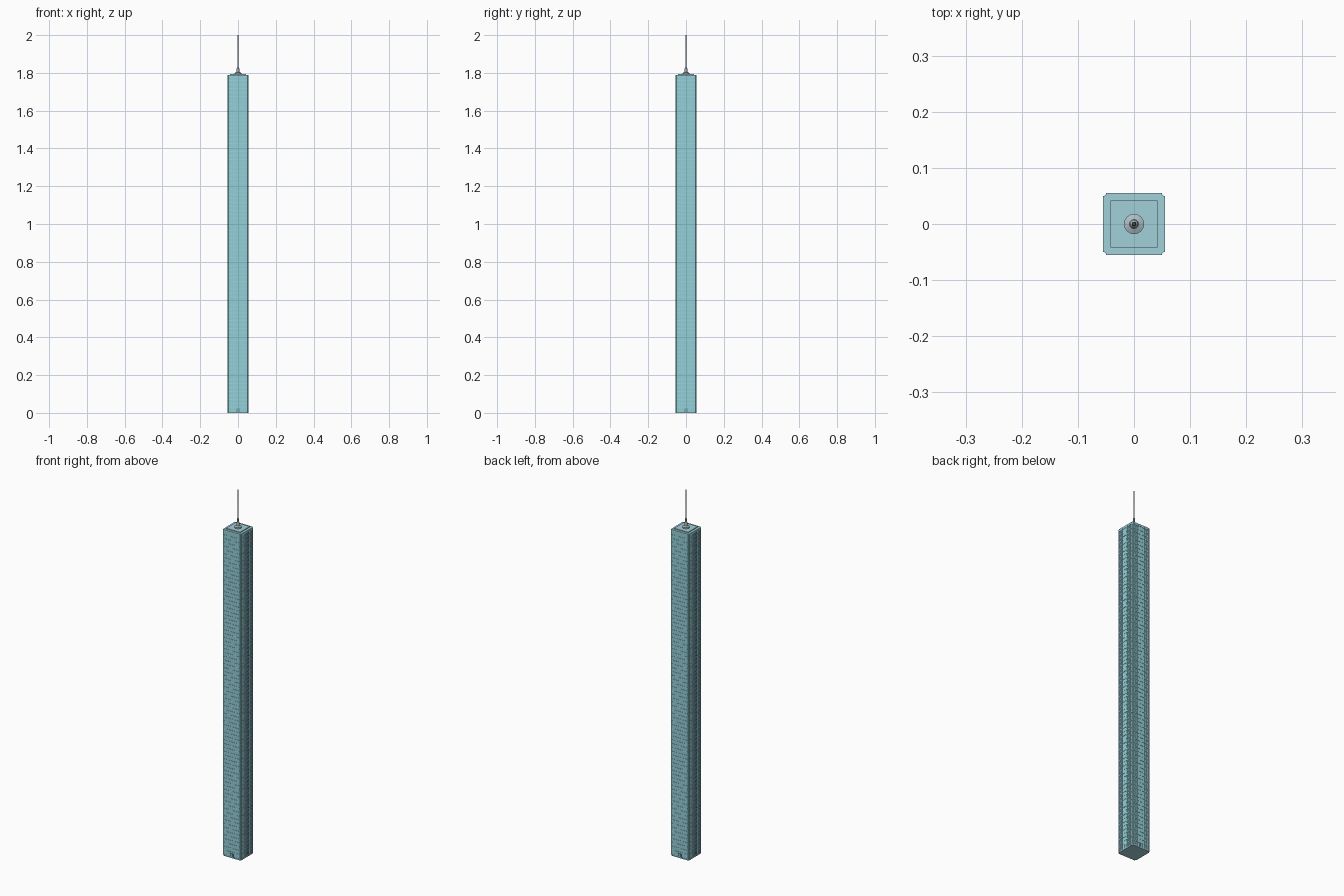
import bpy, bmesh, math

if "Cube" in bpy.data.objects:
    bpy.data.objects.remove(bpy.data.objects["Cube"])

def material(name, col):
    m = bpy.data.materials.new(name)
    m.diffuse_color = (*col, 1)
    m.use_nodes = True
    m.node_tree.nodes["Principled BSDF"].inputs["Base Color"].default_value = m.diffuse_color
    return m

GLASS = material("glass_teal", (0.25, 0.62, 0.68))
FRAME = material("frame_blue", (0.36, 0.64, 0.70))
METAL = material("mast_grey", (0.42, 0.52, 0.55))
DARK = material("door_dark", (0.12, 0.25, 0.29))

def finish(bm, name, mat):
    bmesh.ops.recalc_face_normals(bm, faces=bm.faces)
    me = bpy.data.meshes.new(name)
    bm.to_mesh(me)
    bm.free()
    me.materials.append(mat)
    ob = bpy.data.objects.new(name, me)
    bpy.context.collection.objects.link(ob)
    return ob

def add_prism(bm, h, c, z0, z1):
    """Square prism of half width h with corners cut by c."""
    k = h - c
    pts = [(h, -k), (h, k), (k, h), (-k, h), (-h, k), (-h, -k), (-k, -h), (k, -h)]
    lo = [bm.verts.new((x, y, z0)) for x, y in pts]
    hi = [bm.verts.new((x, y, z1)) for x, y in pts]
    bm.faces.new(lo)
    bm.faces.new(hi)
    for i in range(8):
        j = (i + 1) % 8
        bm.faces.new((lo[i], lo[j], hi[j], hi[i]))

def add_box(bm, x, y, z, sx, sy, sz, angle=0):
    vs = bmesh.ops.create_cube(bm, size=1)["verts"]
    bmesh.ops.scale(bm, vec=(sx, sy, sz), verts=vs)
    c, s = math.cos(angle), math.sin(angle)
    for v in vs:
        px, py = v.co.x + x, v.co.y + y
        v.co = (px * c - py * s, px * s + py * c, v.co.z + z)

H, CUT, TOP, BASE = 0.055, 0.007, 1.79, 0.03
FLOORS = 84

# Glass core
bm = bmesh.new()
add_prism(bm, H - 0.002, CUT - 0.001, 0.002, TOP - 0.004)
finish(bm, "glass_core", GLASS)

# Floor bands
bm = bmesh.new()
step = (TOP - 0.01 - BASE) / FLOORS
for i in range(FLOORS + 1):
    z = BASE + i * step
    add_prism(bm, H - 0.0005, CUT, z - 0.0025, z + 0.0025)
finish(bm, "floor_bands", FRAME)

# Vertical mullions on four sides, and corner strips
bm = bmesh.new()
for side in range(4):
    a = side * math.pi / 2
    for i in range(9):
        x = -0.048 + 0.012 * i
        add_box(bm, x, -H + 0.0015, TOP / 2, 0.003, 0.003, TOP - 0.004, a)
finish(bm, "mullions", FRAME)

# Base plinth and roof slab
bm = bmesh.new()
add_prism(bm, H, CUT, 0, 0.006)
finish(bm, "plinth", FRAME)
bm = bmesh.new()
add_prism(bm, H, CUT, TOP - 0.009, TOP)
finish(bm, "roof_slab", FRAME)

# Entrance on each side
bm = bmesh.new()
for side in range(4):
    add_box(bm, 0, -H + 0.0016, 0.015, 0.018, 0.003, 0.018, side * math.pi / 2)
finish(bm, "entrances", DARK)

# Raised roof deck
bm = bmesh.new()
add_box(bm, 0, 0, TOP + 0.001, 0.084, 0.084, 0.006)
finish(bm, "roof_deck", FRAME)

# Stepped mast turned from a profile
profile = [(0.0, TOP), (0.018, TOP), (0.018, 1.800), (0.008, 1.804), (0.007, 1.822),
           (0.004, 1.826), (0.0035, 1.86), (0.0025, 1.90), (0.0015, 2.0), (0.0, 2.0)]
bm = bmesh.new()
vs = [bm.verts.new((r, 0, z)) for r, z in profile]
es = [bm.edges.new(p) for p in zip(vs, vs[1:])]
bmesh.ops.spin(bm, geom=vs + es, cent=(0, 0, 0), axis=(0, 0, 1),
               angle=2 * math.pi, steps=24)
bmesh.ops.remove_doubles(bm, verts=bm.verts, dist=1e-5)
mast = finish(bm, "mast", METAL)
bpy.context.view_layer.objects.active = mast
mast.select_set(True)
bpy.ops.object.shade_smooth_by_angle(angle=math.radians(30))
